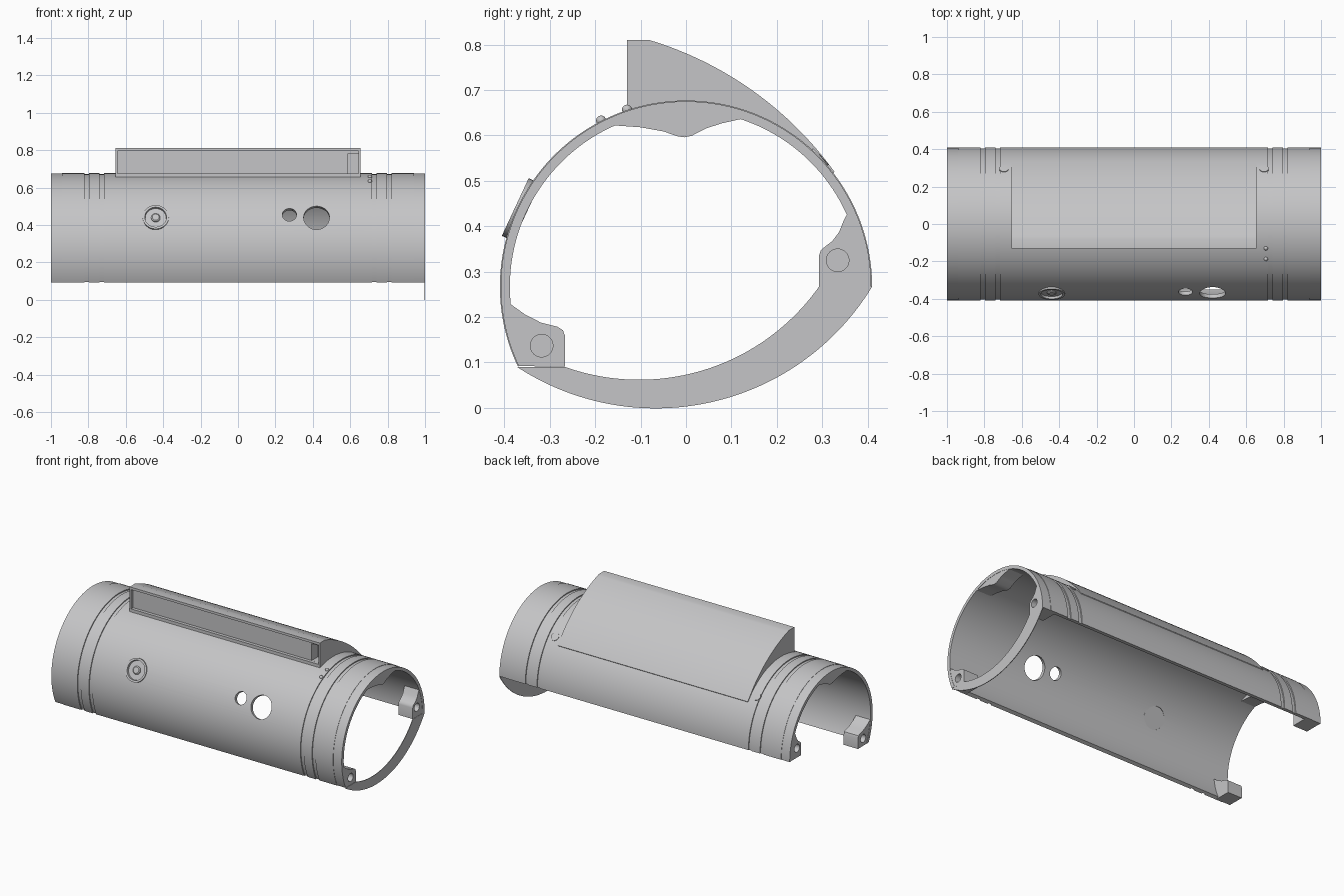
import bpy, bmesh, math
from math import sin, cos, radians, sqrt
from mathutils import Vector

if "Cube" in bpy.data.objects:
    bpy.data.objects.remove(bpy.data.objects["Cube"])

CZ = 0.267          # height of the tube axis
R, RI = 0.41, 0.388  # outer and inner radius

grey = bpy.data.materials.new("light_grey")
grey.diffuse_color = (0.56, 0.56, 0.57, 1)
grey.use_nodes = True
grey.node_tree.nodes["Principled BSDF"].inputs["Base Color"].default_value = grey.diffuse_color


def finish(name, bm):
    bmesh.ops.recalc_face_normals(bm, faces=bm.faces)
    me = bpy.data.meshes.new(name)
    bm.to_mesh(me)
    bm.free()
    ob = bpy.data.objects.new(name, me)
    bpy.context.collection.objects.link(ob)
    me.materials.append(grey)
    return ob


def circ(a, r=R):
    """Point (y, z) on a circle round the tube axis, angle in degrees."""
    return (r * cos(radians(a)), CZ + r * sin(radians(a)))


def circ_arc(a0, a1, r, n):
    return [circ(a0 + (a1 - a0) * i / n, r) for i in range(n + 1)]


def bow(p, q, s, n=32):
    """Arc from p to q bulging by s to the right of the direction of travel."""
    p, q = Vector(p), Vector(q)
    d = q - p
    c = d.length
    d.normalize()
    nrm = Vector((d.y, -d.x))
    r = (c * c / 4 + s * s) / (2 * abs(s))
    half = math.asin(c / 2 / r)
    sg = 1 if s > 0 else -1
    mid = (p + q) / 2
    pts = []
    for i in range(n + 1):
        t = -half + 2 * half * i / n
        pts.append(tuple(mid + d * r * sin(t) + nrm * sg * (r * cos(t) - r + abs(s))))
    return pts


def extrude(name, pts, x0, x1):
    bm = bmesh.new()
    a = [bm.verts.new((x0, y, z)) for y, z in pts]
    b = [bm.verts.new((x1, y, z)) for y, z in pts]
    bm.faces.new(a)
    bm.faces.new(b[::-1])
    for i in range(len(pts)):
        j = (i + 1) % len(pts)
        bm.faces.new((a[i], b[i], b[j], a[j]))
    return finish(name, bm)


def lathe(name, prof, x, ang, n=40):
    """Revolve (radius, distance from tube axis) about a radial axis."""
    bm = bmesh.new()
    out = Vector((0, cos(radians(ang)), sin(radians(ang))))
    side = Vector((0, -out.z, out.y))
    org = Vector((x, 0, CZ))
    rings = []
    for r, h in prof:
        if r == 0:
            rings.append([bm.verts.new(org + out * h)] * n)
        else:
            rings.append([bm.verts.new(org + out * h + r * (Vector((1, 0, 0)) * cos(t) + side * sin(t)))
                          for t in (2 * math.pi * i / n for i in range(n))])
    for u, v in zip(rings, rings[1:]):
        for i in range(n):
            j = (i + 1) % n
            f = list(dict.fromkeys((u[i], u[j], v[j], v[i])))
            bm.faces.new(f)
    return finish(name, bm)


def cut(ob, cutter):
    m = ob.modifiers.new("cut", 'BOOLEAN')
    m.operation, m.solver, m.object = 'DIFFERENCE', 'EXACT', cutter
    bpy.context.view_layer.objects.active = ob
    bpy.ops.object.modifier_apply(modifier=m.name)
    bpy.data.objects.remove(cutter)


def box(x0, x1, y0, y1, z0, z1):
    return extrude("cutter", [(y0, z0), (y1, z0), (y1, z1), (y0, z1)], x0, x1)


# Open tube shell with shallow grooves near both ends
half = [(0.717, R), (0.717, R - 0.006), (0.74, R - 0.006), (0.74, R),
        (0.797, R), (0.797, R - 0.006), (0.82, R - 0.006), (0.82, R),
        (0.942, R), (0.942, R - 0.002), (1.0, R - 0.002)]
stations = [(-x, r) for x, r in half[::-1]] + half
A0, A1, N = 0, 205.4, 110
bm = bmesh.new()
loops = [(-1, RI)] + stations + [(1, RI)]
grid = []
for x, r in loops:
    grid.append([bm.verts.new((x, y, z)) for y, z in circ_arc(A0, A1, r, N)])
for k in range(len(grid)):
    u, v = grid[k], grid[(k + 1) % len(grid)]
    for i in range(N):
        bm.faces.new((u[i], u[i + 1], v[i + 1], v[i]))
bm.faces.new([g[0] for g in grid])
bm.faces.new([g[-1] for g in grid][::-1])
shell = finish("tube_shell", bm)

# Two round openings and the button seat through the front wall
for x, ang, r in ((0.42, 155, 0.069), (0.275, 152.7, 0.038), (-0.44, 155, 0.066)):
    cut(shell, lathe("cutter", [(0, 0.3), (r, 0.3), (r, 0.5), (0, 0.5)], x, ang))

# Round button with raised rim and centre pin
lathe("button", [(0, 0.414), (0.018, 0.413), (0.024, 0.408), (0.024, 0.402), (0.056, 0.402),
                 (0.058, 0.415), (0.07, 0.415), (0.07, 0.387), (0, 0.387)], -0.44, 155)

# Raised hood with a framed window recess and a deep slot
hood_pts = [(-0.13, 0.65), (-0.13, 0.81)]
hood_pts += bow((-0.08, 0.81), (0.327, 0.52), -0.041)
a_end = math.degrees(math.acos(-0.13 / 0.402))
hood_pts += circ_arc(37, a_end, 0.402, 24)[:-1]
hood = extrude("hood", hood_pts, -0.655, 0.655)
cut(hood, box(-0.645, 0.645, -0.2, -0.11, 0.675, 0.795))
cut(hood, box(0.585, 0.6449, -0.2, -0.05, 0.6751, 0.78))

# Screw bosses and inner top rib at both ends
right_boss = [circ(0, 0.406), (0.293, CZ), (0.293, 0.335), (0.297, 0.347), (0.306, 0.355),
              (0.322, 0.367), (0.337, 0.387), (0.347, 0.412)] + circ_arc(25.4, 3, 0.4, 8)
left_boss = [circ(205.4, 0.408), (-0.266, 0.091), (-0.266, 0.157), (-0.271, 0.171), (-0.284, 0.179),
             (-0.32, 0.188), (-0.355, 0.206)] + circ_arc(184, 203, 0.402, 8)
rib = [(-0.155, 0.622), (-0.1, 0.618), (-0.05, 0.609), (-0.018, 0.598), (-0.004, 0.596),
       (0.012, 0.599), (0.045, 0.616), (0.08, 0.627), (0.12, 0.636)] + circ_arc(72, 113, 0.4, 16)
for s, end in ((1, "right"), (-1, "left")):
    for label, pts, (hy, hz) in (("back", right_boss, (0.334, 0.325)),
                                 ("front", left_boss, (-0.318, 0.137))):
        boss = extrude(f"{end}_{label}_boss", pts, s * 0.9, s * 0.9985)
        hole = [(hy + 0.025 * cos(t), hz + 0.025 * sin(t))
                for t in (2 * math.pi * i / 24 for i in range(24))]
        cut(boss, extrude("cutter", hole, s * 0.94, s * 1.1))
    extrude(f"{end}_top_rib", rib, s * 0.9, s * 0.9985)
    # Small round tabs beside the hood
    lathe(f"{end}_tab", [(0, 0.414), (0.025, 0.413), (0.025, 0.4), (0, 0.4)], s * 0.695, 44, 20)

# Thin crescent plate closing the ring at the right end
crescent = bow((-0.372, 0.09), (0.41, CZ), 0.17, 48) + bow((-0.266, 0.09), (0.293, CZ), 0.0985, 48)[::-1]
extrude("end_crescent", crescent, 0.996, 1.0)

# Two indicator dots
for i, y in enumerate((-0.13, -0.187)):
    bm = bmesh.new()
    bmesh.ops.create_uvsphere(bm, u_segments=16, v_segments=10, radius=0.011)
    bmesh.ops.translate(bm, verts=bm.verts, vec=(0.705, y, CZ + sqrt(R * R - y * y) + 0.001))
    finish(f"indicator_dot_{i + 1}", bm)

for ob in bpy.context.scene.objects:
    ob.select_set(True)
bpy.context.view_layer.objects.active = shell
bpy.ops.object.shade_smooth_by_angle(angle=radians(30))
